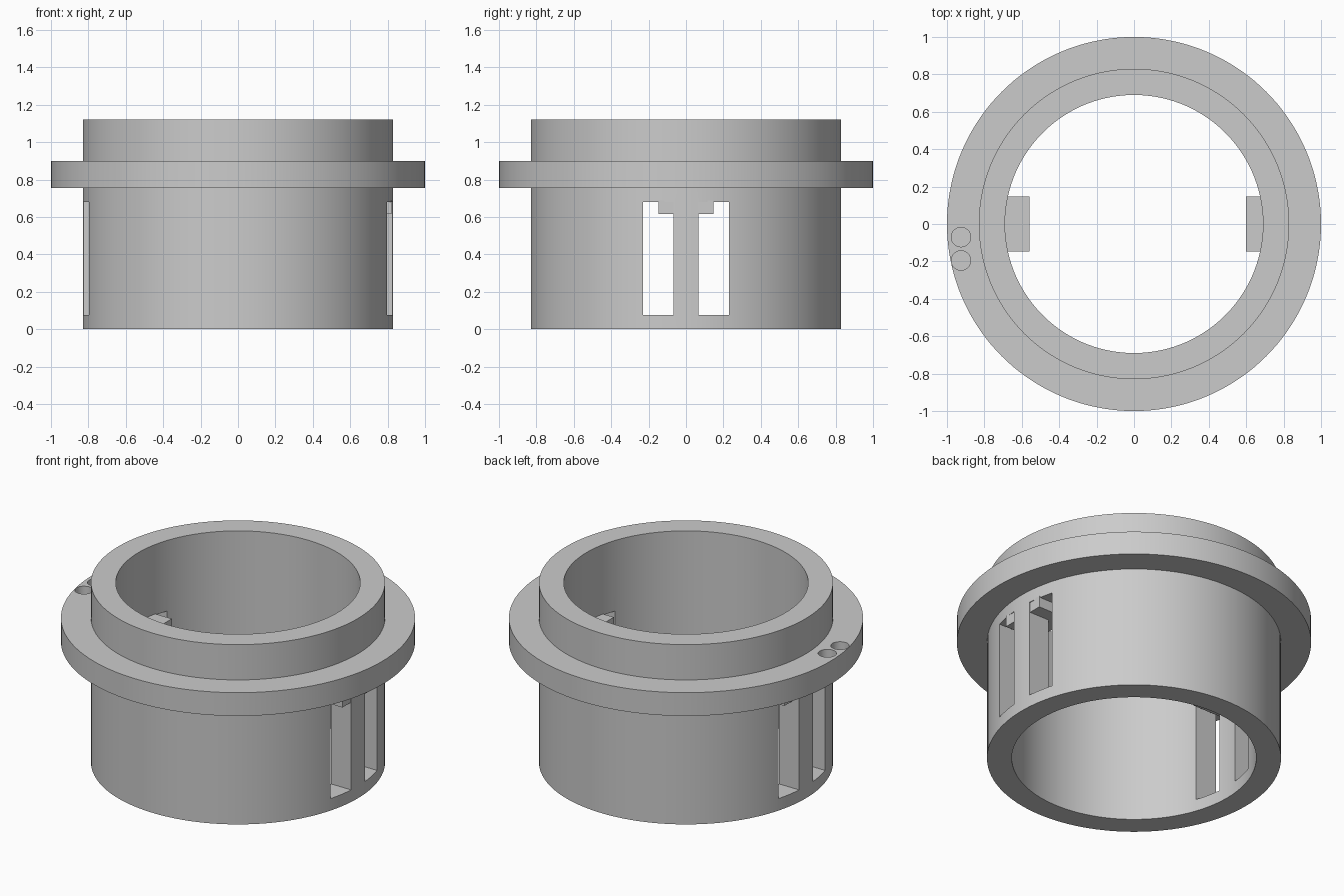
import bpy
import bmesh
from math import radians, cos, sin, tau

if "Cube" in bpy.data.objects:
    bpy.data.objects.remove(bpy.data.objects["Cube"], do_unlink=True)

SEGMENTS = 144

# One flat colour
grey = bpy.data.materials.new("plain grey")
grey.use_nodes = True
tint = (0.6, 0.6, 0.6, 1)
grey.diffuse_color = tint
grey.node_tree.nodes["Principled BSDF"].inputs["Base Color"].default_value = tint


def finish(name, bm):
    bmesh.ops.recalc_face_normals(bm, faces=bm.faces)
    mesh = bpy.data.meshes.new(name)
    bm.to_mesh(mesh)
    bm.free()
    mesh.materials.append(grey)
    obj = bpy.data.objects.new(name, mesh)
    bpy.context.collection.objects.link(obj)
    return obj


def box(name, low, high):
    bm = bmesh.new()
    bmesh.ops.create_cube(bm, size=1)
    for v in bm.verts:
        v.co = [(a + b) / 2 + c * (b - a) for a, b, c in zip(low, high, v.co)]
    return finish(name, bm)


def lathe(name, profile):
    """Closed ring swept from (radius, height) points."""
    bm = bmesh.new()
    rings = [[bm.verts.new((r * cos(tau * i / SEGMENTS), r * sin(tau * i / SEGMENTS), z))
              for i in range(SEGMENTS)] for r, z in profile]
    for k, ring in enumerate(rings):
        above = rings[(k + 1) % len(rings)]
        for i in range(SEGMENTS):
            j = (i + 1) % SEGMENTS
            bm.faces.new((ring[i], ring[j], above[j], above[i]))
    return finish(name, bm)


def cylinder(name, radius, centre, depth):
    bm = bmesh.new()
    bmesh.ops.create_cone(bm, cap_ends=True, segments=48, radius1=radius,
                          radius2=radius, depth=depth)
    bmesh.ops.translate(bm, verts=bm.verts, vec=centre)
    return finish(name, bm)


# Sleeve with a flange around it
body = lathe("flanged_sleeve", [(0.69, 0), (0.83, 0), (0.83, 0.755), (1, 0.755), (1, 0.9),
                                (0.83, 0.9), (0.83, 1.12), (0.69, 1.12)])

# Paired slots through both side walls
cutters = []
for side in (-1, 1):
    y1, y2 = sorted((side * 0.067, side * 0.23))
    cutters.append(box("slot_cutter", (-1.2, y1, 0.075), (1.2, y2, 0.68)))

# Two blind holes in the top of the flange
for y in (-0.07, -0.195):
    cutters.append(cylinder("hole_cutter", 0.052, (-0.925, y, 0.9), 0.2))

for cutter in cutters:
    cutter.hide_render = True
    mod = body.modifiers.new("cut", "BOOLEAN")
    mod.operation = "DIFFERENCE"
    mod.solver = "EXACT"
    mod.object = cutter

bpy.context.view_layer.objects.active = body
body.select_set(True)
for mod in list(body.modifiers):
    bpy.ops.object.modifier_apply(modifier=mod.name)
for cutter in cutters:
    bpy.data.objects.remove(cutter, do_unlink=True)

bpy.ops.object.select_all(action="DESELECT")
body.select_set(True)
bpy.ops.object.shade_smooth_by_angle(angle=radians(30))

# Catch tabs crossing the tops of the slots
box("right_tab", (-0.782, -0.146, 0.617), (-0.56, 0.148, 0.688))
box("left_tab", (0.6, -0.146, 0.617), (0.822, 0.148, 0.688))
